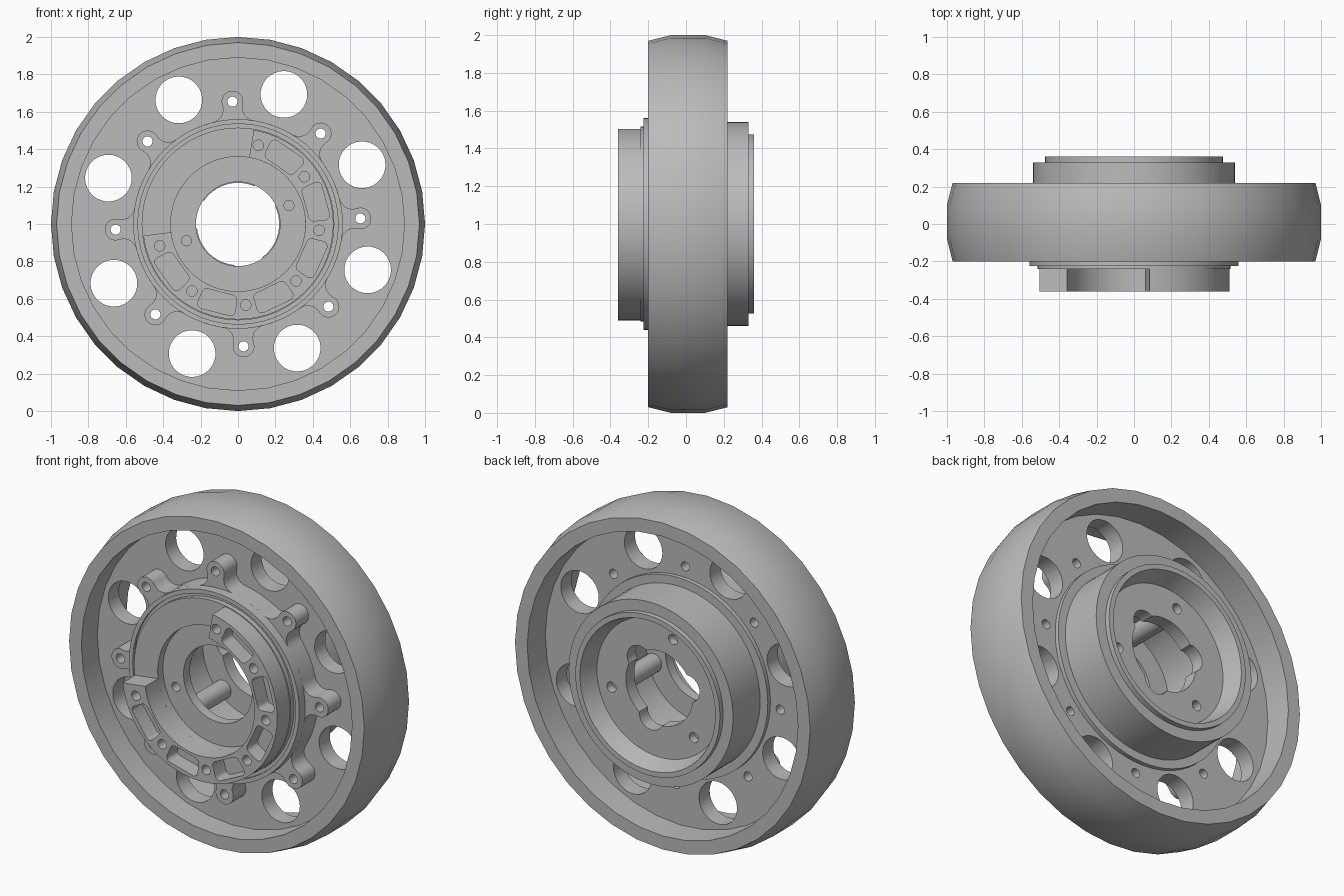
import bpy, bmesh, math
from math import cos, sin, pi, radians

if "Cube" in bpy.data.objects:
    bpy.data.objects.remove(bpy.data.objects["Cube"], do_unlink=True)

grey = bpy.data.materials.new("plain_grey")
grey.use_nodes = True
grey.diffuse_color = (0.5, 0.5, 0.5, 1)
grey.node_tree.nodes["Principled BSDF"].inputs["Base Color"].default_value = (0.5, 0.5, 0.5, 1)
AXIS = 1.0  # height of the wheel axis


def finish(name, bm):
    bmesh.ops.recalc_face_normals(bm, faces=bm.faces)
    mesh = bpy.data.meshes.new(name)
    bm.to_mesh(mesh)
    bm.free()
    mesh.materials.append(grey)
    obj = bpy.data.objects.new(name, mesh)
    bpy.context.collection.objects.link(obj)
    return obj


def select(obj):
    bpy.ops.object.select_all(action='DESELECT')
    obj.select_set(True)
    bpy.context.view_layer.objects.active = obj


def smooth(obj):
    select(obj)
    bpy.ops.object.shade_smooth_by_angle(angle=radians(30))


def lathe(name, profile, sides):
    """Turn a closed (radius, y) profile around the wheel axis."""
    bm = bmesh.new()
    rings = []
    for i in range(sides):
        a = 2 * pi * i / sides
        rings.append([bm.verts.new((r * cos(a), y, AXIS + r * sin(a))) for r, y in profile])
    n = len(profile)
    for i in range(sides):
        p, q = rings[i], rings[(i + 1) % sides]
        for j in range(n):
            k = (j + 1) % n
            bm.faces.new((p[j], p[k], q[k], q[j]))
    return finish(name, bm)


def prism(name, outlines, y0, y1):
    """Extrude flat (x, z) outlines between two y positions."""
    bm = bmesh.new()
    for pts in outlines:
        front = [bm.verts.new((x, y0, AXIS + z)) for x, z in pts]
        back = [bm.verts.new((x, y1, AXIS + z)) for x, z in pts]
        bm.faces.new(front)
        bm.faces.new(back)
        for i in range(len(pts)):
            j = (i + 1) % len(pts)
            bm.faces.new((front[i], front[j], back[j], back[i]))
    return finish(name, bm)


def arc(cx, cz, r, a0, a1, steps):
    return [(cx + r * cos(a0 + (a1 - a0) * i / steps),
             cz + r * sin(a0 + (a1 - a0) * i / steps)) for i in range(steps + 1)]


def turn(pts, a):
    return [(x * cos(a) - z * sin(a), x * sin(a) + z * cos(a)) for x, z in pts]


def circles(dist, r, degrees, sides=24):
    return [turn(arc(dist, 0, r, 0, 2 * pi, sides)[:-1], radians(d)) for d in degrees]


def cut(obj, outlines, y0, y1):
    tool = prism("cutter", outlines, y0, y1)
    tool.hide_render = True
    mod = obj.modifiers.new("cut", 'BOOLEAN')
    mod.operation, mod.solver, mod.object = 'DIFFERENCE', 'EXACT', tool
    select(obj)
    bpy.ops.object.modifier_apply(modifier=mod.name)
    bpy.data.objects.remove(tool, do_unlink=True)


lug_angles = [2.6 + 45 * i for i in range(8)]
boss_angles = [106, -14, 226]
screw_angles = [75.5 - 40 * i for i in range(7)]

# Tyre with gently crowned tread
tyre = lathe("tyre", [(0.89, -0.2), (0.97, -0.2), (1, -0.08), (1, 0.1),
                      (0.97, 0.22), (0.89, 0.22)], 36)

# Web disc with large lightening holes and bolt holes
web = lathe("web_disc", [(0.5, -0.05), (0.92, -0.05), (0.92, 0.05), (0.59, 0.05),
                         (0.59, 0.075), (0.5, 0.075)], 72)
cut(web, circles(0.735, 0.125, [25.5 + 45 * i for i in range(8)], 32), -0.3, 0.3)
cut(web, circles(0.655, 0.027, lug_angles), -0.3, 0.3)

# Hub shell: stepped front flange, inner cavity, raised rear rim
hub = lathe("hub", [(0.225, -0.19), (0.36, -0.19), (0.36, -0.24), (0.515, -0.24),
                    (0.515, -0.21), (0.535, -0.21), (0.535, -0.225), (0.56, -0.225),
                    (0.56, 0), (0.54, 0), (0.54, 0.33), (0.475, 0.33), (0.475, 0.36),
                    (0.445, 0.36), (0.41, 0.25), (0.22, 0.25), (0.22, 0.17),
                    (0.35, 0.17), (0.35, -0.13), (0.225, -0.13)], 72)
cut(hub, circles(0.29, 0.027, [20, 198]), -0.3, -0.1)
cut(hub, circles(0.325, 0.03, boss_angles), 0.2, 0.3)
cut(hub, circles(0.19, 0.08, [46, 166, 286]), 0.1, 0.3)

# Pillars joining the front and rear hub plates
prism("hub_pillars", circles(0.315, 0.055, boss_angles), -0.16, 0.19)

# Lugged bolt flange with filleted lugs
base, dist, tip, fillet = 0.56, 0.655, 0.058, 0.07
u = ((base + fillet) ** 2 - (tip + fillet) ** 2 + dist ** 2) / (2 * dist)
v = math.sqrt((base + fillet) ** 2 - u ** 2)
half = math.atan2(v, u)
to_lug = math.atan2(-v, dist - u)
upper = arc(u, v, fillet, to_lug, half - pi, 7)
lug = [(x, -z) for x, z in reversed(upper)]
lug += arc(dist, 0, tip, -(pi + to_lug), pi + to_lug, 16)[1:-1]
lug += upper
gap = arc(0, 0, base, half, pi / 4 - half, 6)[1:-1]
outline = []
for d in lug_angles:
    outline += turn(lug + gap, radians(d))
flange = prism("lug_flange", [outline], -0.17, -0.03)
cut(flange, circles(0, 0.5, [0], 72), -0.3, 0.1)
cut(flange, circles(dist, 0.027, lug_angles), -0.3, 0.1)

# Raised partial ring on the front with screw holes and rounded pockets
start, end = radians(-173), radians(80.5)
ring = prism("partial_ring", [arc(0, 0, 0.51, start, end, 52)
                              + arc(0, 0, 0.36, end, start, 52)], -0.36, -0.235)
cut(ring, circles(0.435, 0.028, screw_angles), -0.4, -0.27)


def pocket(d):
    pts, t = [], radians(9.5)
    for i, (r, side) in enumerate([(0.465, t), (0.408, t), (0.408, -t), (0.465, -t)]):
        a = side + i * pi / 2
        pts += arc(r * cos(side), r * sin(side), 0.027, a, a + pi / 2, 5)
    return turn(pts, radians(d))


cut(ring, [pocket(d - 20) for d in screw_angles[:-1]], -0.4, -0.26)

for obj in list(bpy.context.collection.objects):
    if obj.type == 'MESH' and grey.name in obj.data.materials:
        smooth(obj)
